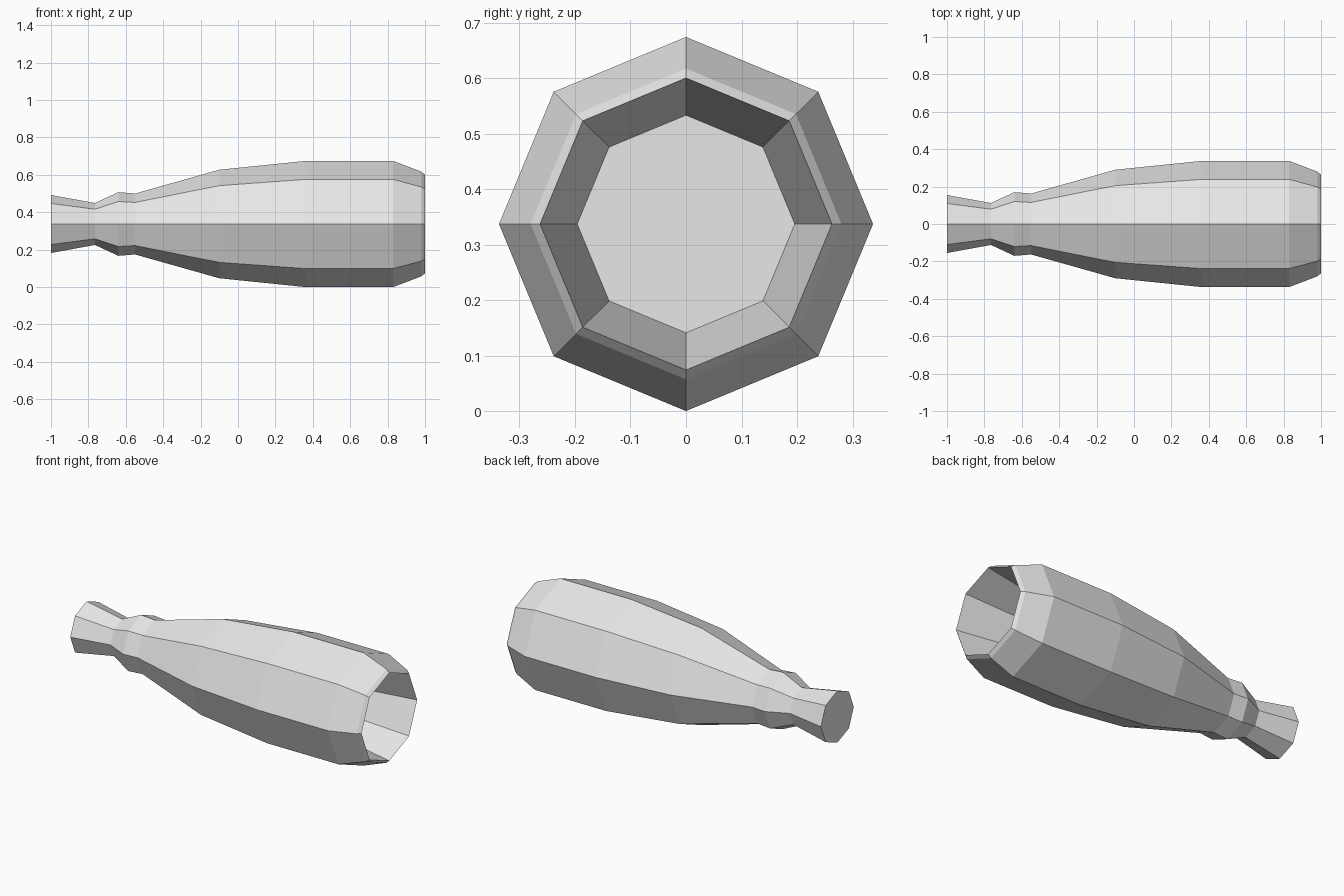
import bpy, bmesh
from math import sin, cos, pi

default = bpy.data.objects.get("Cube")
if default:
    bpy.data.objects.remove(default)

SIDES = 8
AXIS_HEIGHT = 0.337

# Profile as (x, radius): capped grip, collar, tapering body, rim, recess floor
PROFILE = [
    (-1.0, 0.155), (-0.765, 0.112), (-0.64, 0.17), (-0.55, 0.163),
    (-0.10, 0.29), (0.36, 0.337), (0.83, 0.337),
    (0.98, 0.28), (1.0, 0.263), (0.6, 0.196),
]

# Flat grey finish
grey = bpy.data.materials.new("light_grey")
grey.use_nodes = True
colour = (0.8, 0.8, 0.8, 1.0)
grey.diffuse_color = colour
grey.node_tree.nodes["Principled BSDF"].inputs["Base Color"].default_value = colour

# Octagonal rings bridged along the axis
bm = bmesh.new()
rings = []
for x, r in PROFILE:
    angles = [2 * pi * i / SIDES for i in range(SIDES)]
    rings.append([bm.verts.new((x, r * cos(a), AXIS_HEIGHT + r * sin(a)))
                  for a in angles])
for a, b in zip(rings, rings[1:]):
    for i in range(SIDES):
        j = (i + 1) % SIDES
        bm.faces.new((a[i], a[j], b[j], b[i]))

# Closed grip end and recess floor
bm.faces.new(rings[0])
bm.faces.new(rings[-1])
bmesh.ops.recalc_face_normals(bm, faces=bm.faces)

mesh = bpy.data.meshes.new("hollow_handle")
bm.to_mesh(mesh)
bm.free()
mesh.materials.append(grey)
handle = bpy.data.objects.new("hollow_handle", mesh)
bpy.context.collection.objects.link(handle)
